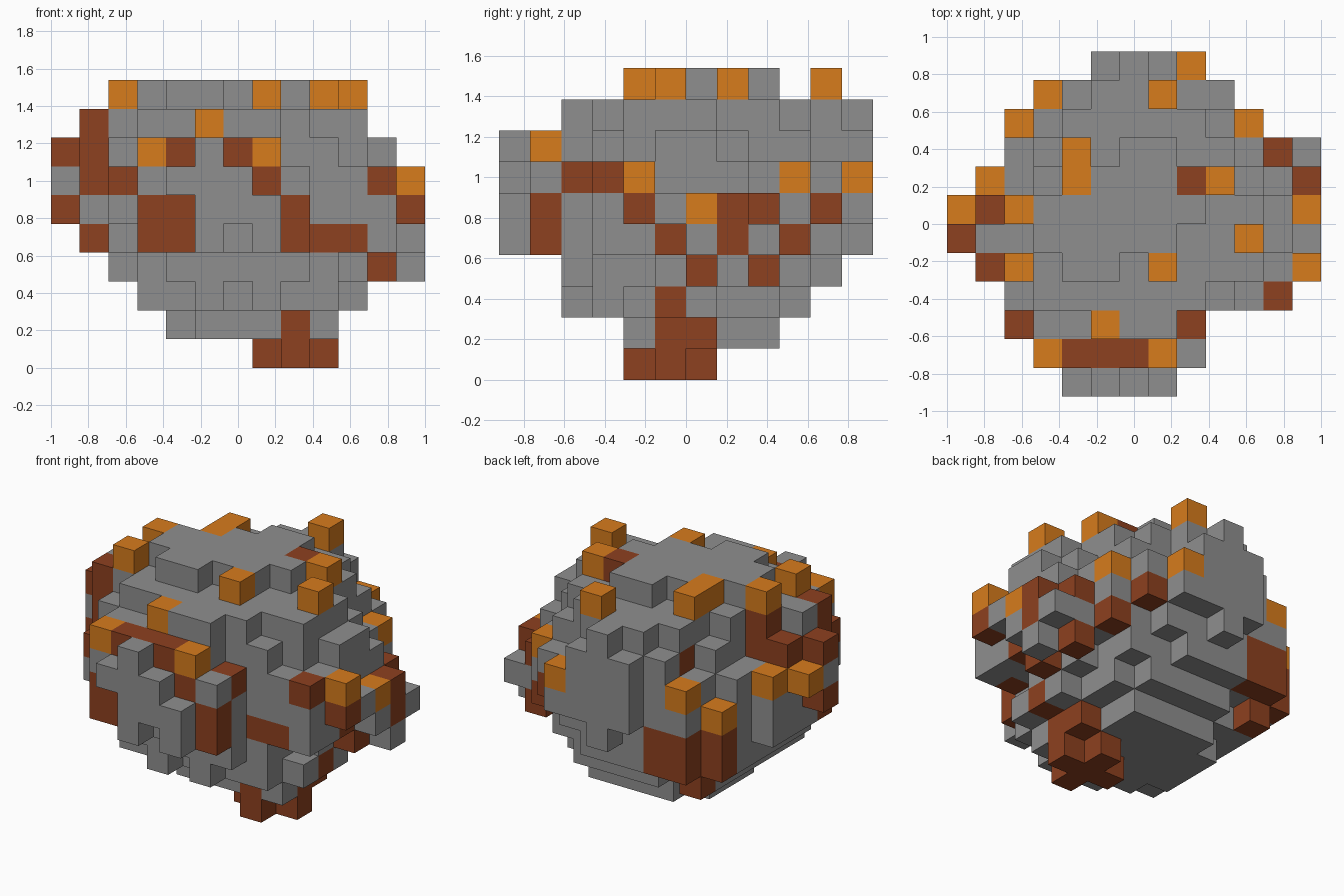
import bpy
import bmesh
from mathutils import Vector

CELL = 2 / 13
ORIGIN = Vector((-1.0, -6 * CELL, 0.0))
cells = {}


def span(value):
    """A single index, or an inclusive pair of indices."""
    first, last = value if isinstance(value, tuple) else (value, value)
    return range(first, last + 1)


def fill(material_name, *blocks):
    """Fill blocks of cells; a name of None carves them away."""
    for across, along, up in blocks:
        for i in span(across):
            for j in span(along):
                for k in span(up):
                    if material_name is None:
                        cells.pop((i, j, k), None)
                    else:
                        cells[i, j, k] = material_name


def disc(level, centre_x, centre_y, radius):
    """One round layer of stone."""
    for i in range(13):
        for j in range(12):
            offset = Vector((i + 0.5 - centre_x, j + 0.5 - centre_y))
            if offset.length <= radius:
                cells[i, j, level] = "stone"


def make_material(name, colour):
    material = bpy.data.materials.new(name)
    material.use_nodes = True
    material.diffuse_color = colour
    shader = next(n for n in material.node_tree.nodes if n.type == "BSDF_PRINCIPLED")
    shader.inputs["Base Color"].default_value = colour
    shader.inputs["Roughness"].default_value = 0.9
    return material


def build_part(object_name, material_name, colour):
    """Build the exposed faces of every cell that has this material."""
    bm = bmesh.new()
    axes = [Vector((1, 0, 0)), Vector((0, 1, 0)), Vector((0, 0, 1))]
    for cell, name in cells.items():
        if name != material_name:
            continue
        middle = Vector(cell) + Vector((0.5, 0.5, 0.5))
        for a in range(3):
            for side in (-1, 1):
                normal = axes[a] * side
                neighbour = tuple(int(c) for c in Vector(cell) + normal)
                if neighbour in cells:
                    continue
                u = axes[(a + 1) % 3] / 2
                v = axes[(a + 2) % 3] / 2 * side
                centre = middle + normal / 2
                corners = (centre - u - v, centre + u - v, centre + u + v, centre - u + v)
                bm.faces.new([bm.verts.new(ORIGIN + c * CELL) for c in corners])
    bmesh.ops.remove_doubles(bm, verts=bm.verts[:], dist=CELL / 100)
    mesh = bpy.data.meshes.new(object_name)
    bm.to_mesh(mesh)
    bm.free()
    mesh.materials.append(make_material(material_name, colour))
    part = bpy.data.objects.new(object_name, mesh)
    bpy.context.collection.objects.link(part)


default_cube = bpy.data.objects.get("Cube")
if default_cube:
    bpy.data.objects.remove(default_cube, do_unlink=True)

# Boulder body, layer by layer
disc(1, 6.7, 6.5, 2.8)
disc(2, 6.6, 6, 4.05)
disc(3, 6.4, 6.4, 4.5)
disc(4, 6.2, 6.1, 5)
disc(5, 6.2, 6.1, 5.2)
disc(6, 6.2, 6.1, 5.25)
disc(7, 6.1, 6, 4.9)
disc(8, 6.2, 6.5, 4.3)

# Notches in the body
fill(None, (9, (0, 2), (4, 7)), (8, (1, 2), 7), (2, 9, (6, 8)),
     (1, 7, (7, 8)), (2, (7, 8), (7, 8)), (3, 9, (7, 8)), (3, 8, 8),
     (6, 2, 2), (8, 2, 2))

# Flat crown
fill("stone", ((6, 7), 8, 9), ((5, 7), 7, 9), ((3, 8), 6, 9),
     ((3, 7), 5, 9), ((4, 5), 4, 9), (10, (4, 6), 8))

# Front bulge
fill("stone", (4, 0, 6), (5, 0, (4, 7)), (6, 0, (5, 6)), (7, 0, (4, 5)),
     (3, 1, (5, 6)), (8, 1, 6))

# Back bulge
fill("stone", ((5, 7), 11, (5, 7)), (6, 11, 8), (6, 11, 4), (8, 11, 5),
     (9, 10, 6), (10, 9, 5), (3, 10, 5))

# Side ledges
fill("stone", (11, (4, 7), (4, 6)), (11, (5, 6), 7), (11, 8, 4), (11, 3, (4, 5)),
     (12, 5, 5), (12, 6, 4), (12, 7, 3), (12, 8, 4), (10, 4, 2),
     (0, 5, 6), (1, 5, 8), (9, 4, 1))

# Rust patches on the front
fill("rust", ((4, 6), 1, 7), (7, 1, 6), (8, 2, 6), (8, 1, (4, 5)),
     ((3, 4), 1, (4, 5)), ((9, 10), 3, 4), (2, 2, 6))

# Rust patches on the -x side
fill("rust", (1, 4, (6, 8)), (1, 4, 4), (0, 5, 7), (0, 5, 5),
     (1, 6, 7), (2, 6, (7, 8)), (8, 7, 9))

# Rust patches on the +x side
fill("rust", (11, 3, 6), (12, 4, 5), (11, 5, 4), (11, 6, 3),
     (12, 7, (4, 5)), (11, 8, 5), (11, 8, 3))

# Rust patches on the back
fill("rust", (2, 9, (3, 4)), (3, 9, 2), ((3, 4), 10, (3, 4)),
     (10, 9, 4), (9, 10, 5), (4, 9, 7))

# Rust foot
fill("rust", ((7, 9), 5, 0), (8, (4, 6), 0), (8, (4, 6), 1),
     (9, (5, 6), 1), (10, 5, 2))

# Ochre nuggets on the crown
fill("ochre", (2, 4, 9), (2, 6, 9), (4, (7, 8), 9), (7, 4, 9),
     (9, 7, 9), (10, 5, 9), (7, 10, 9))

# Ochre nuggets around the sides
fill("ochre", (5, 2, 8), (3, 1, 7), (7, 1, 7), (0, 6, 6), (1, 7, 6),
     (2, 9, 5), (3, 10, 6), (8, 11, 6), (10, 9, 6), (12, 4, 6), (12, 6, 5))

build_part("boulder", "stone", (0.275, 0.275, 0.275, 1))
build_part("rust_patches", "rust", (0.27, 0.052, 0.014, 1))
build_part("ochre_nuggets", "ochre", (0.68, 0.2, 0.012, 1))
